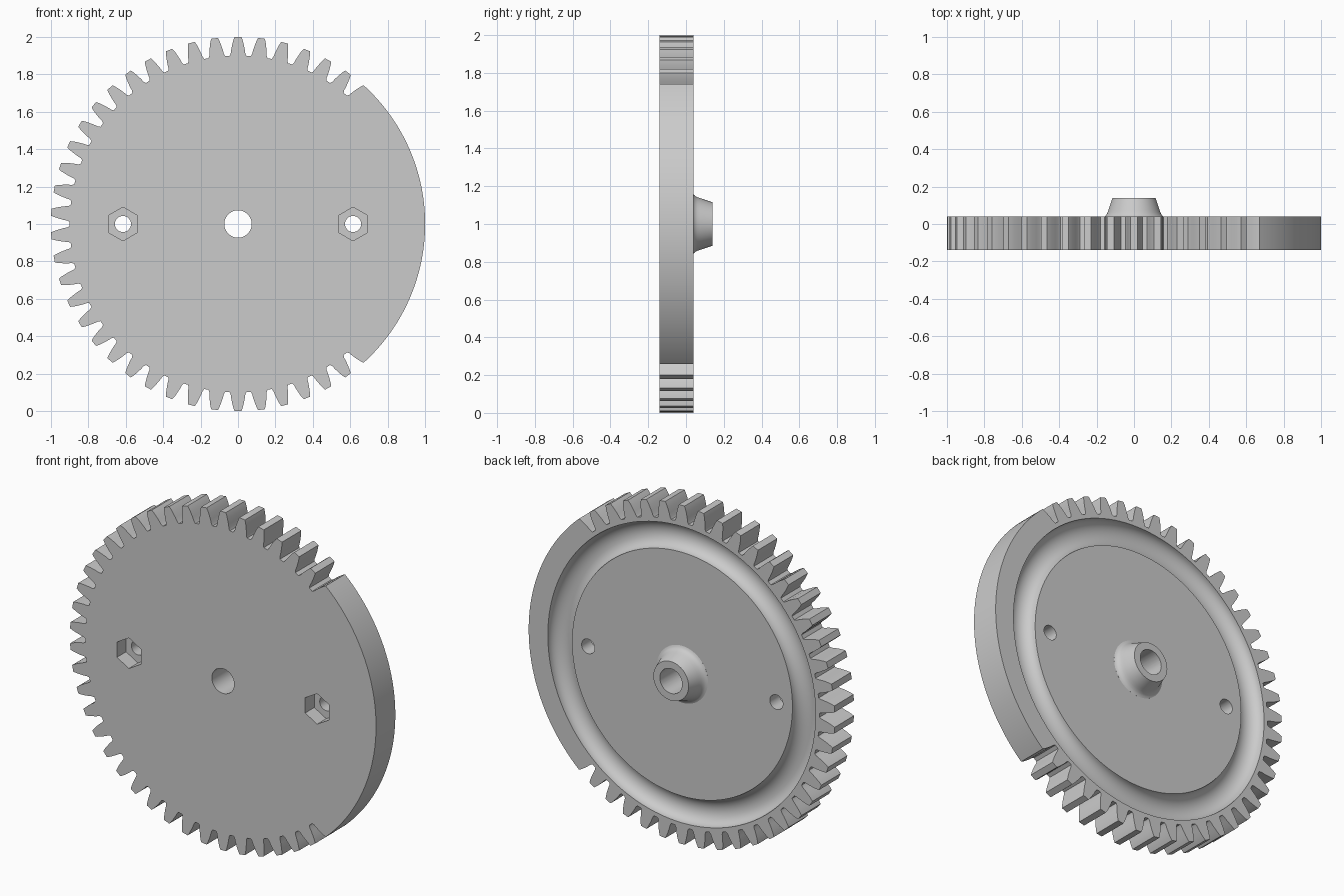
import bpy, bmesh
from math import sin, cos, pi, radians
from mathutils import Matrix

if "Cube" in bpy.data.objects:
    bpy.data.objects.remove(bpy.data.objects["Cube"])

FRONT, RIM_BACK, WEB_BACK, BOSS_BACK = -0.14, 0.04, 0.035, 0.14
TEETH = 50
PITCH = 360 / TEETH

grey = bpy.data.materials.new("plain grey")
grey.use_nodes = True
grey.diffuse_color = (0.6, 0.6, 0.6, 1)
grey.node_tree.nodes["Principled BSDF"].inputs["Base Color"].default_value = (0.6, 0.6, 0.6, 1)


def finish(bm, name):
    bmesh.ops.recalc_face_normals(bm, faces=bm.faces)
    mesh = bpy.data.meshes.new(name)
    bm.to_mesh(mesh)
    bm.free()
    mesh.materials.append(grey)
    obj = bpy.data.objects.new(name, mesh)
    bpy.context.collection.objects.link(obj)
    return obj


def prism(name, outline, y0, y1):
    """Extrude an (x, z) outline along y."""
    bm = bmesh.new()
    face = bm.faces.new([bm.verts.new((x, y0, z)) for x, z in outline])
    new = bmesh.ops.extrude_face_region(bm, geom=[face])["geom"]
    verts = [v for v in new if isinstance(v, bmesh.types.BMVert)]
    bmesh.ops.translate(bm, verts=verts, vec=(0, y1 - y0, 0))
    return finish(bm, name)


def lathe(name, profile, steps=128):
    """Revolve a closed (radius, y) profile around the y axis through z = 1."""
    bm = bmesh.new()
    rings = []
    for i in range(steps):
        a = 2 * pi * i / steps
        rings.append([bm.verts.new((r * cos(a), y, 1 + r * sin(a))) for r, y in profile])
    n = len(profile)
    for i in range(steps):
        a, b = rings[i], rings[(i + 1) % steps]
        for j in range(n):
            k = (j + 1) % n
            bm.faces.new((a[j], a[k], b[k], b[j]))
    return finish(bm, name)


def polar(r, degrees, cx=0.0):
    return (cx + r * cos(radians(degrees)), 1 + r * sin(radians(degrees)))


def ngon(r, sides, cx=0.0, start=90):
    return [polar(r, start + 360 * i / sides, cx) for i in range(sides)]


# Toothed outline, with a plain full-radius sector on the +x side
flank = [(0.900, 2.85), (0.912, 2.45), (0.935, 2.2), (0.965, 1.75), (0.985, 1.4), (1.0, 1.05)]
last = 90 - 5 * PITCH
sector_edge = last - PITCH
outline = [polar(1, -sector_edge - 1.05 + 2 * (sector_edge + 1.05) * i / 60) for i in range(61)]
outline += [polar(r, sector_edge + h) for r, h in reversed(flank[:-1])]
tooth_count = round((360 - 2 * last) / PITCH) + 1
for t in range(tooth_count):
    c = last + t * PITCH
    outline += [polar(r, c - h) for r, h in flank]
    outline += [polar(r, c + h) for r, h in reversed(flank)]
outline += [polar(r, -sector_edge - h) for r, h in flank[:-1]]
gear = prism("gear_wheel", outline, FRONT, RIM_BACK)

# Rounded ring groove and slightly sunk web on the back
groove_in, groove_out, depth = 0.72, 0.875, 0.065
mid, half = (groove_in + groove_out) / 2, (groove_out - groove_in) / 2
arc = [(mid + half * cos(pi * i / 16), WEB_BACK - depth * sin(pi * i / 16)) for i in range(17)]
groove = lathe("groove_cutter", [(0.05, 0.2), (groove_out, 0.2)] + arc + [(0.05, WEB_BACK)])

# Tapered hub with a flared foot
hub = lathe("hub", [(0.05, 0), (0.168, 0), (0.168, 0.0352), (0.158, 0.039), (0.149, 0.047),
                    (0.142, 0.060), (0.137, 0.075), (0.115, BOSS_BACK), (0.05, BOSS_BACK)], 64)

# Shaft bore, bolt holes and hexagonal nut pockets
cuts = [prism("bore_cutter", ngon(0.073, 48), -0.3, 0.3)]
for side in (-1, 1):
    cuts.append(prism("bolt_cutter", ngon(0.043, 32, side * 0.615), -0.3, 0.3))
    cuts.append(prism("nut_cutter", ngon(0.09, 6, side * 0.615), -0.3, FRONT + 0.085))

bpy.context.view_layer.objects.active = gear
for tool, operation in [(groove, "DIFFERENCE"), (hub, "UNION")] + [(c, "DIFFERENCE") for c in cuts]:
    mod = gear.modifiers.new(tool.name, "BOOLEAN")
    mod.operation = operation
    mod.solver = "EXACT"
    mod.object = tool
    bpy.ops.object.modifier_apply(modifier=mod.name)
    bpy.data.objects.remove(tool)

# Smooth curved walls, crisp edges, flat web
bpy.ops.object.select_all(action="DESELECT")
gear.select_set(True)
bpy.ops.object.shade_smooth_by_angle(angle=radians(28))
gear.modifiers.new("flat_faces", "WEIGHTED_NORMAL").keep_sharp = True
